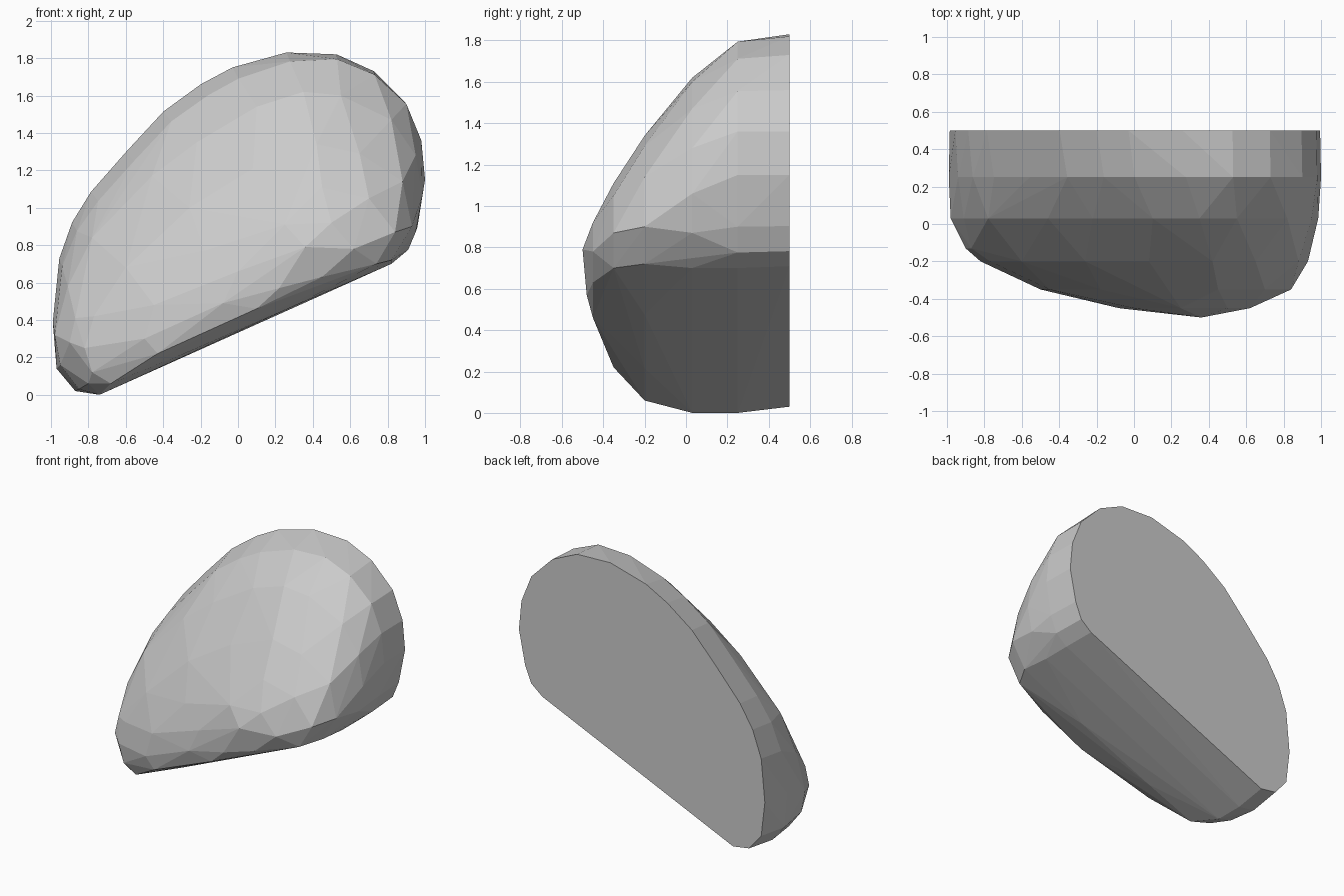
import bpy, bmesh, math

if "Cube" in bpy.data.objects:
    bpy.data.objects.remove(bpy.data.objects["Cube"])

# Full outline (x, z) of the boulder, used for the two rear sections
rim = [(-1, .4), (-.97, .72), (-.9, .92), (-.79, 1.085), (-.6, 1.3), (-.4, 1.515),
       (-.2, 1.66), (-.03, 1.75), (.26, 1.83), (.53, 1.82), (.73, 1.73), (.9, 1.56),
       (.98, 1.36), (1, 1.15), (.96, .9), (.91, .775), (.82, .7), (0, .335),
       (-.74, 0), (-.87, .02), (-.97, .14)]

# Shrinking sections toward the domed front
sec_mid = [(-.98, .32), (-.91, .58), (-.78, .84), (-.46, 1.17), (-.22, 1.35), (.1, 1.54),
           (.35, 1.62), (.55, 1.6), (.82, 1.47), (.95, 1.28), (.985, 1.06), (.95, .87),
           (.82, .7), (0, .34), (-.74, 0), (-.85, .03), (-.95, .16)]
sec_front = [(-.82, .25), (-.77, .42), (-.6, .68), (-.26, 1.0), (.08, 1.21), (.42, 1.34),
             (.65, 1.29), (.88, 1.14), (.93, .9), (.82, .72), (.3, .475), (-.3, .215),
             (-.68, .06), (-.78, .12)]
sec_low = [(-.9, .28), (-.87, .41), (-.8, .06)]
sec_face = [(-.5, .3), (-.45, .48), (-.18, .77), (.14, .98), (.45, 1.11), (.7, 1.05),
            (.84, .87), (.74, .7), (.25, .495), (-.2, .305), (-.43, .22)]
sec_tip = [(-.08, .49), (0, .66), (.25, .91), (.5, .92), (.62, .78), (.45, .63), (.1, .46)]
sec_chin = [(.22, .57)]


def upper_left(x, z):
    """How far a rim point lies on the upper left slope."""
    return max(0, .69 * z - .72 * x - .9)


back = [(x * (.985 if z < 1 else .995), z + .03 * max(0, 1 - z)) for x, z in rim]
shoulder = [(x + .1 * upper_left(x, z), z - .12 * upper_left(x, z) - .08 * max(0, z - 1.5))
            for x, z in rim]

bm = bmesh.new()
for y, section in ((.5, back), (.25, shoulder), (.03, sec_mid), (-.13, sec_low),
                   (-.2, sec_front), (-.35, sec_face), (-.45, sec_tip),
                   (-.48, sec_chin), (-.5, [(.36, .79)])):
    for x, z in section:
        bm.verts.new((x, y, z))

# Faceted skin around the sections, with one flat cut face at the back
hull = bmesh.ops.convex_hull(bm, input=bm.verts[:])
inside = {g for g in hull["geom_interior"] + hull["geom_unused"]
          if isinstance(g, bmesh.types.BMVert)}
bmesh.ops.delete(bm, geom=list(inside), context='VERTS')
bmesh.ops.dissolve_limit(bm, angle_limit=math.radians(1), verts=bm.verts[:], edges=bm.edges[:])
bmesh.ops.recalc_face_normals(bm, faces=bm.faces[:])

mesh = bpy.data.meshes.new("boulder")
bm.to_mesh(mesh)
bm.free()
bpy.context.collection.objects.link(bpy.data.objects.new("boulder", mesh))
